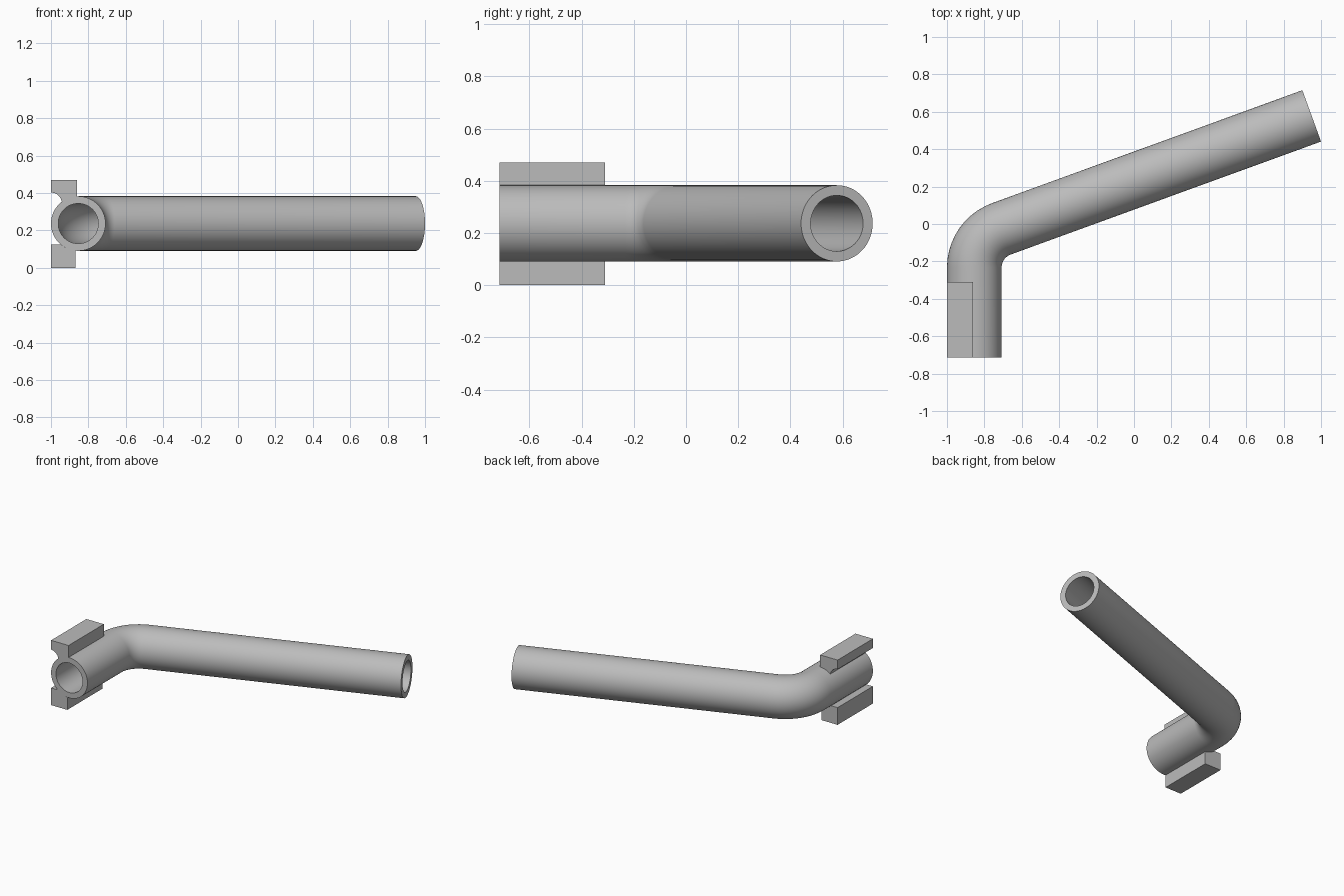
import bpy, bmesh
from math import sin, cos, tan, pi, radians, atan2
from mathutils import Vector

cube = bpy.data.objects.get("Cube")
if cube:
    bpy.data.objects.remove(cube)

metal = bpy.data.materials.new("grey_metal")
metal.use_nodes = True
GREY = (0.5, 0.5, 0.5, 1)
metal.diffuse_color = GREY
metal.node_tree.nodes["Principled BSDF"].inputs["Base Color"].default_value = GREY

CX, CZ = -0.854, 0.237           # pipe axis at the front
OUTER, INNER = 0.146, 0.107      # pipe radii
FRONT, END = -0.715, Vector((0.95, 0.578))
SIDES, BEND_STEPS, BEND_R = 64, 10, 0.22
TURN = radians(70)


def finish(bm, name):
    bmesh.ops.recalc_face_normals(bm, faces=bm.faces)
    mesh = bpy.data.meshes.new(name)
    bm.to_mesh(mesh)
    bm.free()
    mesh.materials.append(metal)
    obj = bpy.data.objects.new(name, mesh)
    bpy.context.collection.objects.link(obj)
    bpy.ops.object.select_all(action='DESELECT')
    obj.select_set(True)
    bpy.context.view_layer.objects.active = obj
    bpy.ops.object.shade_smooth_by_angle(angle=radians(30))
    return obj


def bent_pipe():
    # Centre line: straight, circular bend, straight
    corner_y = END.y - (END.x - CX) * tan(pi / 2 - TURN)
    start_y = corner_y - BEND_R * tan(TURN / 2)
    stations = [(CX, FRONT, 0)]
    for i in range(BEND_STEPS + 1):
        a = TURN * i / BEND_STEPS
        stations.append((CX + BEND_R * (1 - cos(a)), start_y + BEND_R * sin(a), a))
    stations.append((END.x, END.y, TURN))

    bm = bmesh.new()

    def ring(x, y, a, r):
        verts = []
        for k in range(SIDES):
            t = 2 * pi * k / SIDES
            side = r * cos(t)
            verts.append(bm.verts.new((x + side * cos(a), y - side * sin(a), CZ + r * sin(t))))
        return verts

    # Closed loop of rings: out along the outside, back along the bore
    rings = [ring(*s, OUTER) for s in stations]
    rings += [ring(*s, INNER) for s in reversed(stations)]
    for i, r1 in enumerate(rings):
        r2 = rings[(i + 1) % len(rings)]
        for k in range(SIDES):
            n = (k + 1) % SIDES
            bm.faces.new((r1[k], r1[n], r2[n], r2[k]))
    return finish(bm, "bent_pipe")


def arc(cx, cz, r, a0, a1, steps=10):
    return [(cx + r * cos(a0 + (a1 - a0) * i / steps),
             cz + r * sin(a0 + (a1 - a0) * i / steps)) for i in range(steps + 1)]


def rail(name, profile, back=-0.31):
    bm = bmesh.new()
    face = bm.faces.new([bm.verts.new((x, FRONT, z)) for x, z in profile])
    out = bmesh.ops.extrude_face_region(bm, geom=[face])
    verts = [g for g in out["geom"] if isinstance(g, bmesh.types.BMVert)]
    bmesh.ops.translate(bm, verts=verts, vec=(0, back - FRONT, 0))
    return finish(bm, name)


def pipe_angle(x, z):
    return atan2(z - CZ, x - CX) % (2 * pi)


bent_pipe()

# Upper rail: seated on the pipe, with a scooped lower edge
seat = arc(CX, CZ, OUTER, pipe_angle(-0.86, 0.383), pipe_angle(-0.942, 0.354))
scoop = arc(-1, 0.345, 0.058, radians(9), pi / 2)
rail("upper_rail", [(-1, 0.47), (-0.86, 0.47)] + seat + scoop)

# Lower rail: flat shoulder meeting the pipe
seat = arc(CX, CZ, OUTER, pipe_angle(-0.947, 0.125), pipe_angle(-0.87, 0.092))
rail("lower_rail", [(-1, 0), (-1, 0.125)] + seat + [(-0.87, 0)])
